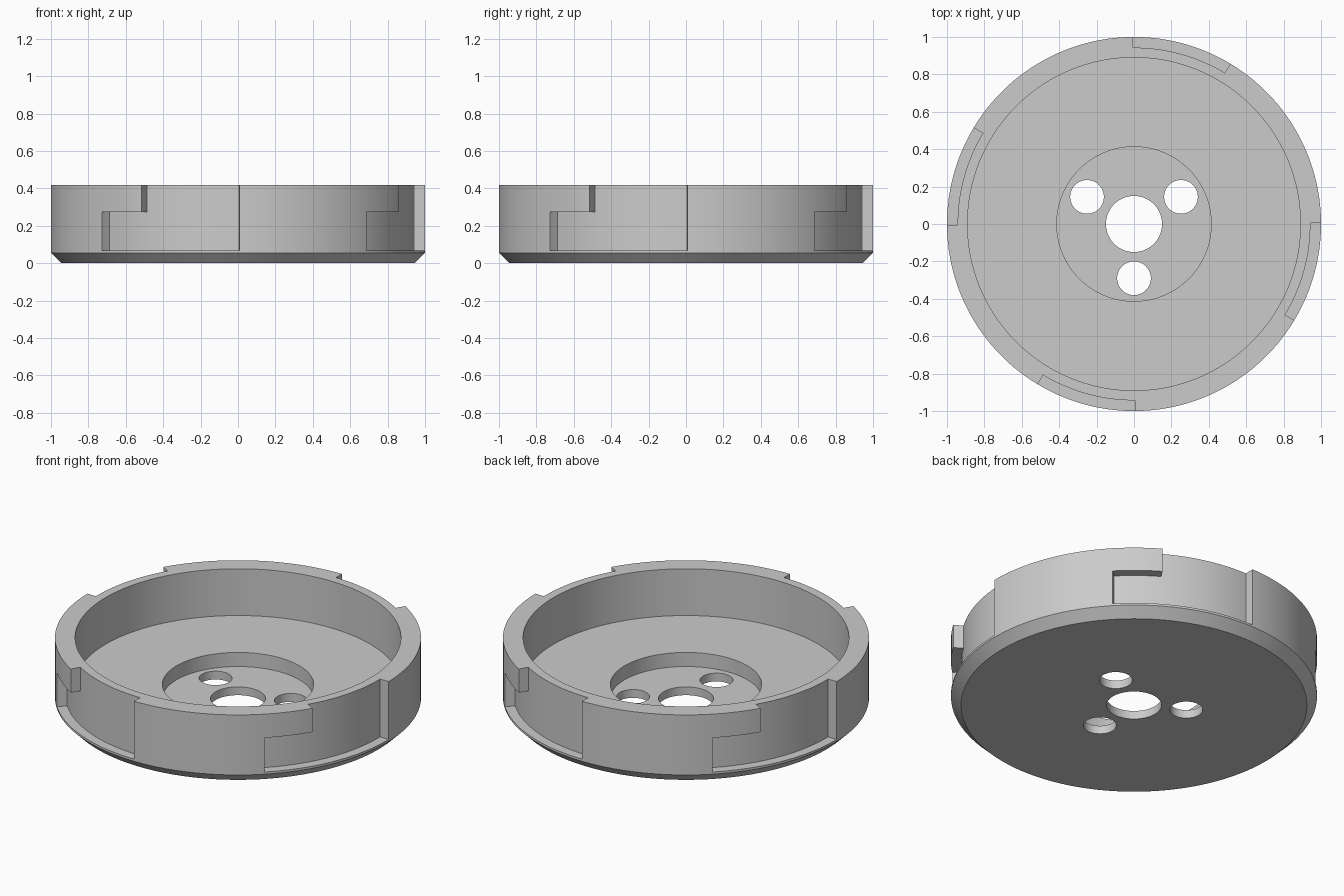
import bpy, bmesh
from math import sin, cos, pi, radians

if "Cube" in bpy.data.objects:
    bpy.data.objects.remove(bpy.data.objects["Cube"])


def new_object(name, bm):
    bmesh.ops.recalc_face_normals(bm, faces=bm.faces)
    mesh = bpy.data.meshes.new(name)
    bm.to_mesh(mesh)
    bm.free()
    obj = bpy.data.objects.new(name, mesh)
    bpy.context.collection.objects.link(obj)
    return obj


def revolve(name, profile, steps=180):
    """Closed (radius, z) profile swept around z."""
    bm = bmesh.new()
    rings = [[bm.verts.new((r * cos(2 * pi * i / steps), r * sin(2 * pi * i / steps), z))
              for r, z in profile] for i in range(steps)]
    n = len(profile)
    for i in range(steps):
        a, b = rings[i], rings[(i + 1) % steps]
        for j in range(n):
            k = (j + 1) % n
            bm.faces.new((a[j], b[j], b[k], a[k]))
    return new_object(name, bm)


def sector(name, r0, r1, z0, z1, start, end, steps=24):
    """Curved block between two angles in degrees."""
    bm = bmesh.new()
    rings = []
    for i in range(steps + 1):
        t = radians(start + (end - start) * i / steps)
        rings.append([bm.verts.new((r * cos(t), r * sin(t), z))
                      for r, z in ((r0, z0), (r1, z0), (r1, z1), (r0, z1))])
    for a, b in zip(rings, rings[1:]):
        for j in range(4):
            k = (j + 1) % 4
            bm.faces.new((a[j], b[j], b[k], a[k]))
    bm.faces.new(rings[0])
    bm.faces.new(rings[-1])
    return new_object(name, bm)


def cut(target, cutter):
    cutter.hide_render = True
    mod = target.modifiers.new("cut", 'BOOLEAN')
    mod.operation = 'DIFFERENCE'
    mod.solver = 'EXACT'
    mod.object = cutter
    bpy.context.view_layer.objects.active = target
    bpy.ops.object.modifier_apply(modifier=mod.name)
    bpy.data.objects.remove(cutter, do_unlink=True)


# Cup body: chamfered foot, rim, stepped floor and central bore
cup = revolve("bayonet_cup", [
    (0.15, 0.0), (0.945, 0.0), (1.0, 0.055), (1.0, 0.417), (0.89, 0.417),
    (0.89, 0.135), (0.413, 0.135), (0.413, 0.05), (0.15, 0.05)])

# Three screw holes around the bore
for deg in (30, 150, 270):
    bm = bmesh.new()
    bmesh.ops.create_cone(bm, cap_ends=True, segments=64, radius1=0.09, radius2=0.09, depth=0.4)
    bmesh.ops.translate(bm, verts=bm.verts,
                        vec=(0.29 * cos(radians(deg)), 0.29 * sin(radians(deg)), 0))
    cut(cup, new_object("hole_cutter", bm))

# Four L-shaped locking slots: open entry plus a lower undercut
for deg in (0, 90, 180, 270):
    cut(cup, sector("entry_cutter", 0.943, 1.1, 0.068, 0.6, deg - 31, deg + 0.4))
    cut(cup, sector("lock_cutter", 0.943, 1.1, 0.068, 0.274, deg - 46.7, deg - 30.5))

# Smooth round walls with crisp edges
bpy.ops.object.select_all(action='DESELECT')
cup.select_set(True)
bpy.context.view_layer.objects.active = cup
bpy.ops.object.shade_smooth_by_angle(angle=radians(25))
